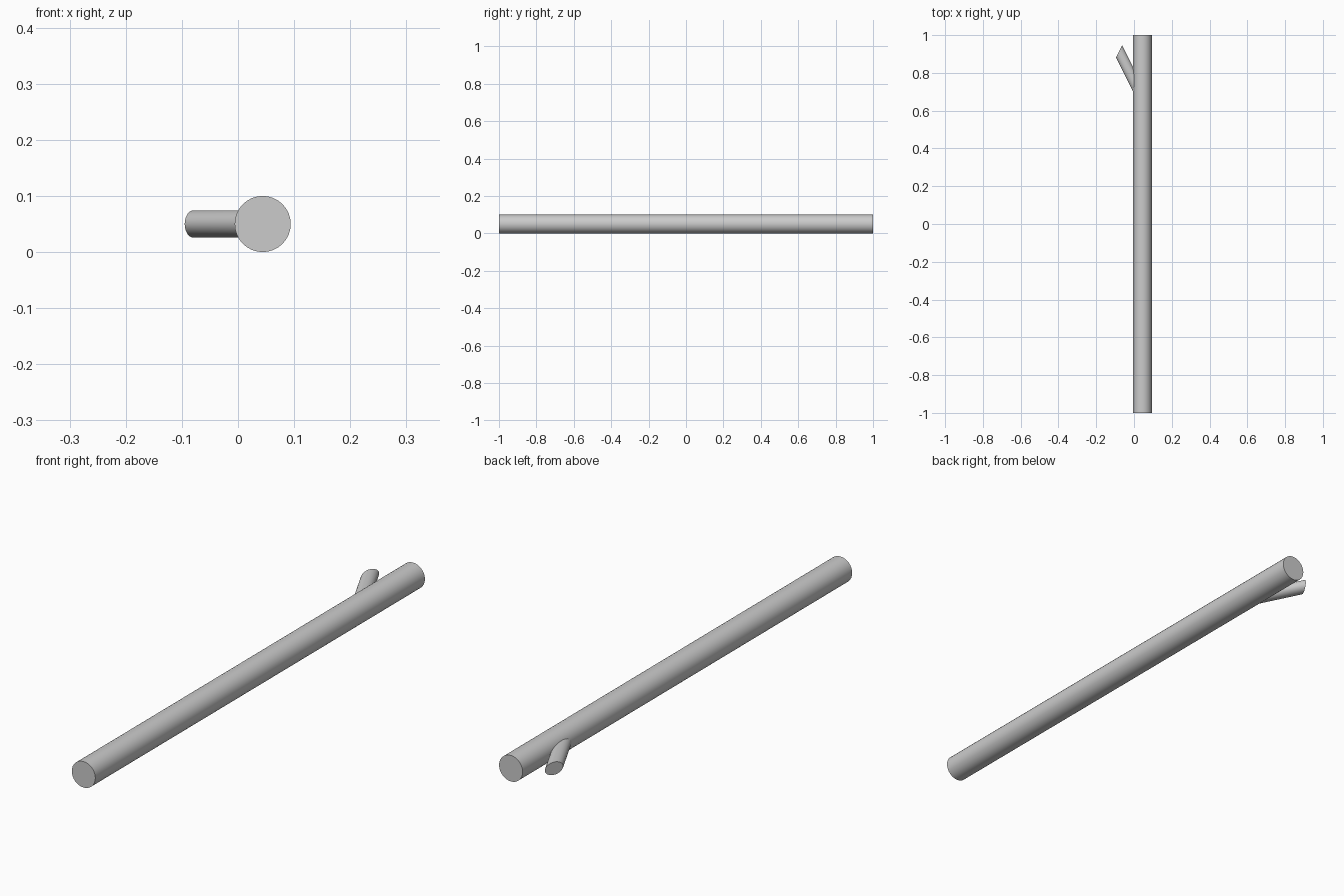
import bpy, bmesh, math
from mathutils import Vector

if "Cube" in bpy.data.objects:
    bpy.data.objects.remove(bpy.data.objects["Cube"])


def rod(name, start, end, half_a, half_b, sides=32):
    """Closed rod: an ellipse spanned by two half-axes, swept from start to end."""
    bm = bmesh.new()
    ring = []
    for i in range(sides):
        t = 2 * math.pi * i / sides
        ring.append(bm.verts.new(Vector(start) + Vector(half_a) * math.cos(t)
                                 + Vector(half_b) * math.sin(t)))
    base = bm.faces.new(ring)
    ext = bmesh.ops.extrude_face_region(bm, geom=[base], use_keep_orig=True)
    tip = [g for g in ext["geom"] if isinstance(g, bmesh.types.BMVert)]
    bmesh.ops.translate(bm, verts=tip, vec=Vector(end) - Vector(start))
    bmesh.ops.recalc_face_normals(bm, faces=bm.faces)
    mesh = bpy.data.meshes.new(name)
    bm.to_mesh(mesh)
    bm.free()
    obj = bpy.data.objects.new(name, mesh)
    bpy.context.collection.objects.link(obj)
    bpy.ops.object.select_all(action="DESELECT")
    obj.select_set(True)
    bpy.context.view_layer.objects.active = obj
    bpy.ops.object.shade_smooth_by_angle(angle=math.radians(35))
    return obj


# Long straight stick
rod("stick", (0.044, -1, 0.05), (0.044, 1, 0.05), (0.05, 0, 0), (0, 0, 0.05))

# Short side twig with a slanted cut end
rod("twig", (0.044, 0.668, 0.05), (-0.079, 0.914, 0.05),
    (0.016, 0.033, 0), (0, 0, 0.0245))
